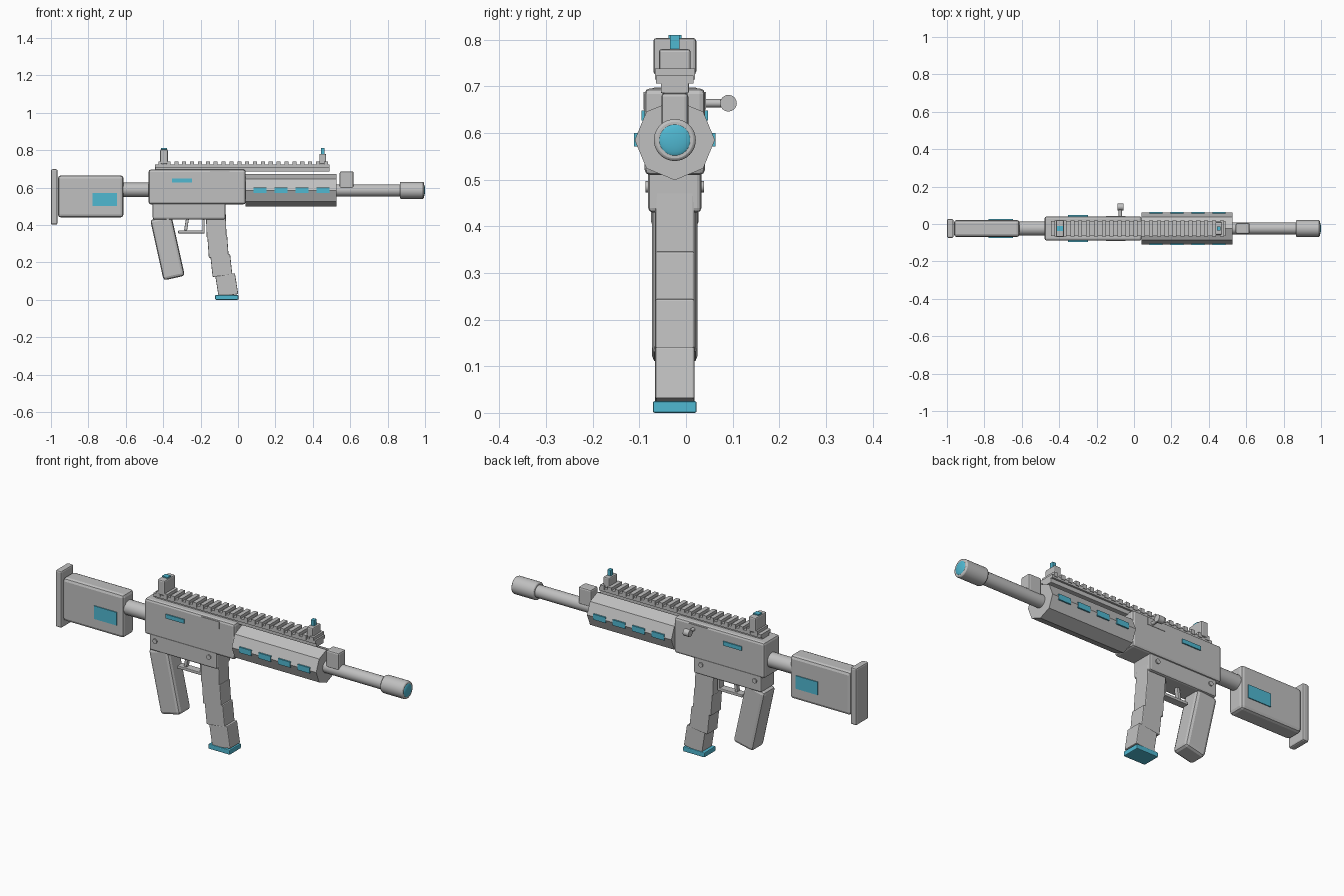
import bpy, math
from mathutils import Matrix

if "Cube" in bpy.data.objects:
    bpy.data.objects.remove(bpy.data.objects["Cube"])

YC = -0.024   # centre plane of the body
ZB = 0.585    # bore axis height


def material(name, rgb):
    m = bpy.data.materials.new(name)
    m.diffuse_color = (*rgb, 1)
    m.use_nodes = True
    m.node_tree.nodes["Principled BSDF"].inputs["Base Color"].default_value = m.diffuse_color
    return m


GREY = material("light_grey", (0.53, 0.53, 0.53))
BLUE = material("sky_blue", (0.08, 0.48, 0.64))


def finish(ob, name, mat, bevel=0.0, segments=2):
    ob.name = name
    ob.data.materials.append(mat)
    if bevel:
        b = ob.modifiers.new("Bevel", 'BEVEL')
        b.width, b.segments = bevel, segments
        b.limit_method, b.angle_limit = 'ANGLE', math.radians(50)
    return ob


def box(name, x, y, z, mat=GREY, bevel=0.0, tilt=0.0):
    """Box from (min, max) ranges; y is relative to the centre plane, tilt in degrees about y."""
    bpy.ops.mesh.primitive_cube_add(size=1)
    ob = bpy.context.object
    ob.data.transform(Matrix.Diagonal((x[1] - x[0], y[1] - y[0], z[1] - z[0], 1)))
    ob.location = ((x[0] + x[1]) / 2, YC + (y[0] + y[1]) / 2, (z[0] + z[1]) / 2)
    ob.rotation_euler.y = math.radians(-tilt)
    return finish(ob, name, mat, bevel)


def rod(name, x, r, z=ZB, y=YC, sides=32, mat=GREY, bevel=0.0, smooth=True):
    """Cylinder running along x."""
    bpy.ops.mesh.primitive_cylinder_add(vertices=sides, radius=r, depth=x[1] - x[0])
    ob = bpy.context.object
    ob.data.transform(Matrix.Rotation(math.pi / 2, 4, 'Y'))
    ob.location = ((x[0] + x[1]) / 2, y, z)
    if smooth:
        bpy.ops.object.shade_smooth_by_angle(angle=math.radians(35))
    return finish(ob, name, mat, bevel)


def sym(h):
    return (-h, h)


# Stock and buffer tube
box("butt_plate", (-1.0, -0.965), sym(0.051), (0.402, 0.698), bevel=0.008)
box("stock", (-0.963, -0.612), sym(0.046), (0.44, 0.665), bevel=0.016)
box("stock_panel", (-0.777, -0.648), sym(0.0505), (0.502, 0.57), BLUE)
rod("buffer_tube", (-0.63, -0.46), 0.038, 0.588)

# Receiver
box("upper_receiver", (-0.478, 0.041), sym(0.065), (0.51, 0.696), bevel=0.012)
box("lower_receiver", (-0.456, -0.066), sym(0.057), (0.43, 0.525), bevel=0.009)
box("receiver_slit", (-0.352, -0.245), sym(0.071), (0.627, 0.648), BLUE)
box("ejection_port", (-0.15, -0.045), sym(0.067), (0.65, 0.688))
for px in (-0.42, -0.11):
    bpy.ops.mesh.primitive_cylinder_add(vertices=16, radius=0.012, depth=0.126,
                                        location=(px, YC, 0.485), rotation=(math.pi / 2, 0, 0))
    bpy.ops.object.shade_smooth_by_angle(angle=math.radians(35))
    finish(bpy.context.object, "receiver_pin", GREY)

# Charging handle on the back side
bpy.ops.mesh.primitive_cylinder_add(vertices=16, radius=0.009, depth=0.07,
                                    location=(-0.073, 0.058, 0.664), rotation=(math.pi / 2, 0, 0))
bpy.ops.object.shade_smooth_by_angle(angle=math.radians(35))
finish(bpy.context.object, "charging_handle", GREY)
rod("charging_knob", (-0.089, -0.057), 0.018, 0.664, 0.091, sides=16)

# Grip, trigger and guard
box("grip", (-0.435, -0.319), sym(0.049), (0.112, 0.444), bevel=0.016, tilt=12.5)
box("trigger", (-0.282, -0.266), sym(0.011), (0.37, 0.45), bevel=0.003, tilt=-9)
box("trigger_guard", (-0.32, -0.178), sym(0.02), (0.355, 0.37), bevel=0.003)
box("guard_post", (-0.191, -0.178), sym(0.02), (0.36, 0.44), bevel=0.003)

# Curved magazine: segments (centre x, centre z, height, tilt)
for cx, cz, h, t in ((-0.117, 0.412, 0.158, 2), (-0.107, 0.285, 0.115, 4),
                     (-0.089, 0.183, 0.112, 6), (-0.060, 0.078, 0.113, 9)):
    box("magazine_segment", (cx - 0.053, cx + 0.053), sym(0.042),
        (cz - h / 2, cz + h / 2), bevel=0.004, tilt=t)
box("magazine_base", (-0.122, 0.002), sym(0.047), (0.0, 0.025), BLUE, bevel=0.004)

# Octagonal handguard with side vents
rod("handguard", (0.041, 0.527), 0.086, sides=8, smooth=False)
for i in range(4):
    vx = 0.083 + i * 0.1125
    box("handguard_vent", (vx, vx + 0.07), sym(0.0875), (0.571, 0.6), BLUE)

# Barrel, gas block and muzzle
rod("barrel", (0.5, 0.9), 0.032)
box("gas_block", (0.544, 0.618), sym(0.029), (0.595, 0.686), bevel=0.008)
rod("muzzle", (0.865, 0.994), 0.045, bevel=0.006)
bpy.ops.mesh.primitive_uv_sphere_add(segments=32, ring_count=16, radius=0.035)
tip = bpy.context.object
tip.data.transform(Matrix.Diagonal((0.25, 1, 1, 1)))
tip.location = (0.9912, YC, ZB)
bpy.ops.object.shade_smooth()
finish(tip, "muzzle_tip", BLUE)

# Top rail with teeth
box("rail", (-0.443, 0.49), sym(0.03), (0.685, 0.723), bevel=0.003)
box("rail_deck", (-0.443, 0.49), sym(0.04), (0.706, 0.723))
for i in range(22):
    tx = -0.425 + i * 0.0421
    box("rail_tooth", (tx, tx + 0.022), sym(0.043), (0.715, 0.738))

# Sights
box("rear_sight", (-0.416, -0.375), sym(0.046), (0.725, 0.804), bevel=0.007)
box("rear_sight_mark", (-0.411, -0.38), sym(0.014), (0.79, 0.81), BLUE)
box("front_sight", (0.435, 0.471), sym(0.034), (0.725, 0.78), bevel=0.006)
box("front_sight_post", (0.444, 0.462), sym(0.01), (0.77, 0.81), BLUE)
